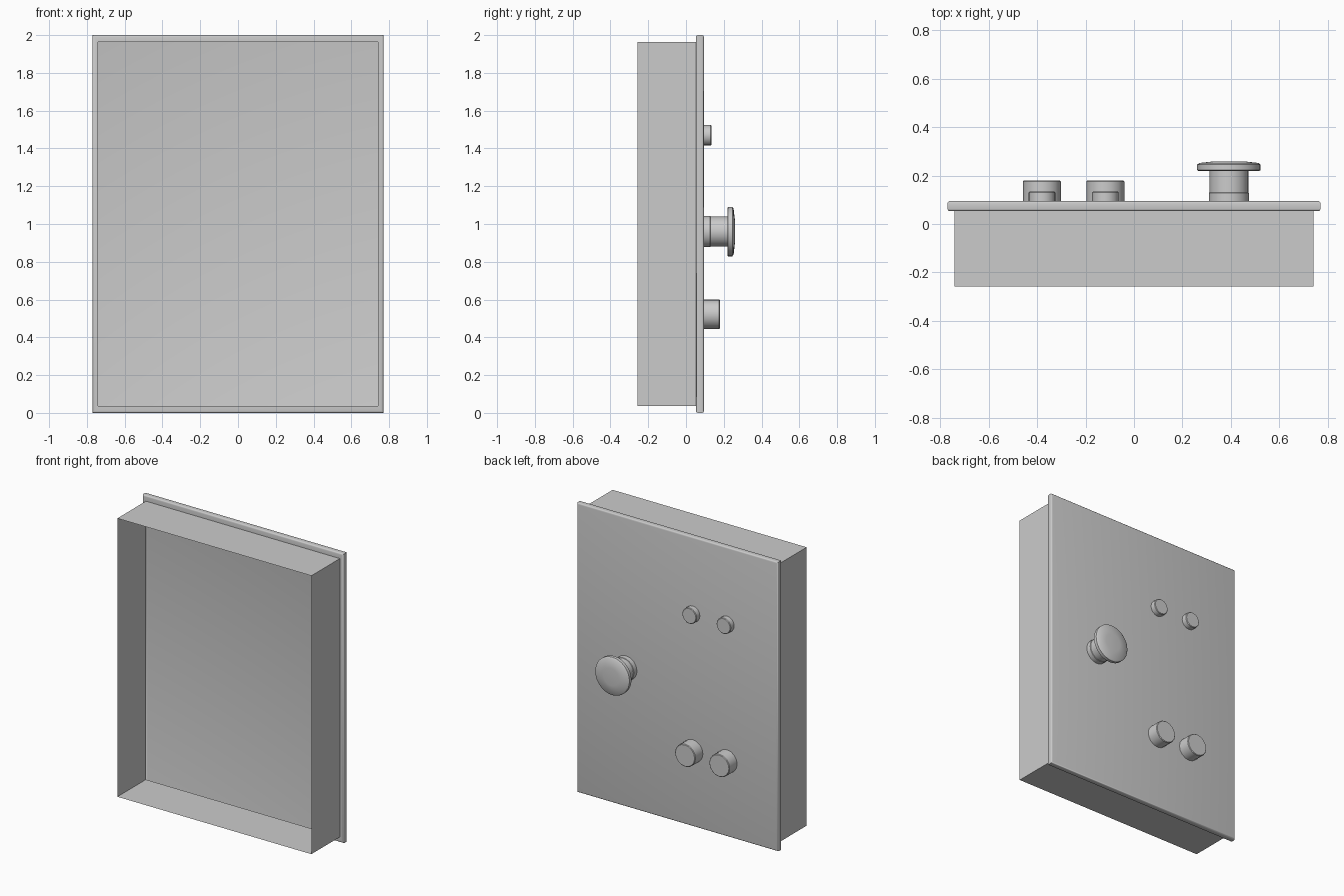
import bpy, bmesh, math

cube = bpy.data.objects.get("Cube")
if cube:
    bpy.data.objects.remove(cube, do_unlink=True)

GREY = (0.6, 0.6, 0.6, 1)
grey = bpy.data.materials.new("plain grey")
grey.use_nodes = True
grey.diffuse_color = GREY
grey.node_tree.nodes["Principled BSDF"].inputs["Base Color"].default_value = GREY


def finish(name, bm, smooth=True):
    """Turn a bmesh into a named object with the shared material."""
    bmesh.ops.recalc_face_normals(bm, faces=bm.faces)
    mesh = bpy.data.meshes.new(name)
    bm.to_mesh(mesh)
    bm.free()
    mesh.materials.append(grey)
    obj = bpy.data.objects.new(name, mesh)
    bpy.context.collection.objects.link(obj)
    if smooth:
        bpy.ops.object.select_all(action='DESELECT')
        obj.select_set(True)
        bpy.context.view_layer.objects.active = obj
        bpy.ops.object.shade_smooth_by_angle(angle=math.radians(40))
    return obj


def box(size, centre):
    bm = bmesh.new()
    bmesh.ops.create_cube(bm, size=1)
    bmesh.ops.scale(bm, vec=size, verts=bm.verts)
    bmesh.ops.translate(bm, vec=centre, verts=bm.verts)
    return bm


def turned(name, x, z, profile, sides):
    """Solid of revolution about y, from (radius, y) points, capped at its outer end."""
    bm = bmesh.new()
    rings = []
    for r, y in profile:
        angles = [2 * math.pi * i / sides for i in range(sides)]
        rings.append([bm.verts.new((x + r * math.cos(a), y, z + r * math.sin(a)))
                      for a in angles])
    for a, b in zip(rings, rings[1:]):
        for i in range(sides):
            j = (i + 1) % sides
            bm.faces.new((a[i], a[j], b[j], b[i]))
    bm.faces.new(rings[-1])
    return finish(name, bm)


# Thin-walled case, open at the front and into the hollow door
HALF_W, HALF_H = 0.742, 0.9625
BACK, FACE = 0.053, 0.095
walls = box((2 * HALF_W, BACK + 0.258, 2 * HALF_H), (0, (BACK - 0.258) / 2, 1))
ends = [f for f in walls.faces if abs(f.normal.y) > 0.5]
bmesh.ops.delete(walls, geom=ends, context='FACES_ONLY')
finish("case_walls", walls, smooth=False)

# Hollow door panel: rounded long edges, square corners, opening inside the rim
panel = box((1.54, FACE - BACK, 2), (0, (FACE + BACK) / 2, 1))
long_edges = [e for e in panel.edges
              if abs(e.verts[0].co.y - e.verts[1].co.y) < 0.001]
bmesh.ops.bevel(panel, geom=long_edges, offset=0.01, segments=3,
                profile=0.5, affect='EDGES')
panel.normal_update()
inner = min(panel.faces, key=lambda f: f.calc_center_median().y)
bmesh.ops.inset_region(panel, faces=[inner], thickness=0.015)
for v in inner.verts:
    v.co.x = math.copysign(HALF_W, v.co.x)
    v.co.z = 1 + math.copysign(HALF_H, v.co.z - 1)
bmesh.ops.delete(panel, geom=[inner], context='FACES_ONLY')
finish("door_panel", panel)

# Two rows of push buttons
for side, x in (("left", -0.118), ("right", -0.38)):
    for kind, z, r, top in (("large", 0.522, 0.078, 0.18), ("small", 1.47, 0.055, 0.134)):
        turned(f"{kind}_button_{side}", x, z,
               [(r, FACE), (r, top - 0.004), (r - 0.004, top)], 16)

# Knob with collar, stem and shallow domed head
turned("knob", 0.392, 0.96,
       [(0.083, FACE), (0.083, 0.128), (0.08, 0.13), (0.08, 0.219),
        (0.126, 0.219), (0.131, 0.223), (0.131, 0.245), (0.122, 0.252),
        (0.06, 0.259)], 32)
